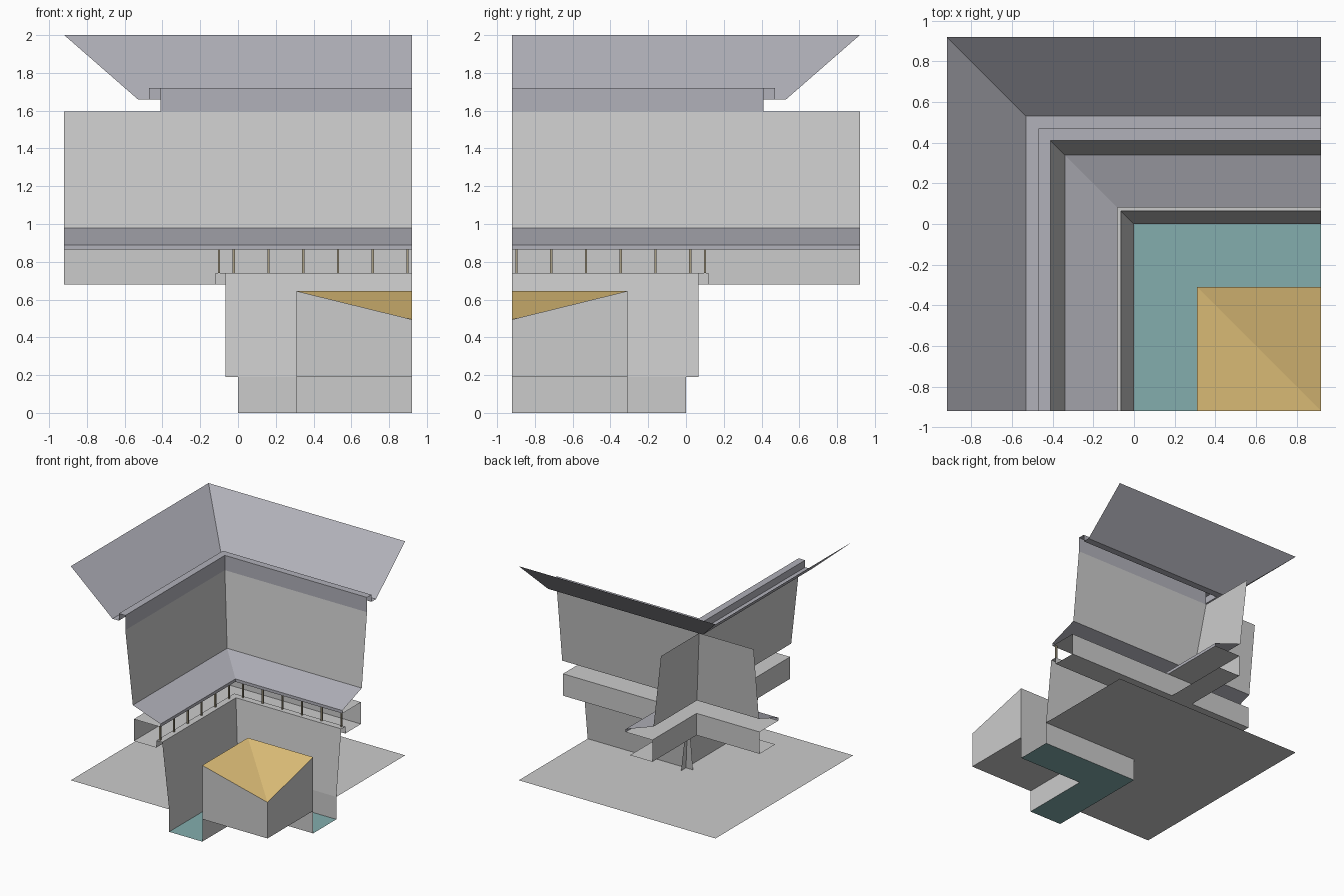
import bpy, bmesh

if "Cube" in bpy.data.objects:
    bpy.data.objects.remove(bpy.data.objects["Cube"])

E = 0.92  # half width of the tile


def material(name, rgb):
    m = bpy.data.materials.new(name)
    m.diffuse_color = (*rgb, 1)
    m.use_nodes = True
    m.node_tree.nodes["Principled BSDF"].inputs["Base Color"].default_value = m.diffuse_color
    return m


slate = material("slate", (0.44, 0.44, 0.49))
water = material("water", (0.23, 0.42, 0.42))
gold = material("gold", (0.78, 0.55, 0.20))
wood = material("wood", (0.40, 0.35, 0.24))


def make(name, polys, mat=None):
    """Flat-faced object from a few polygons, shared corners merged."""
    bm = bmesh.new()
    for p in polys:
        bm.faces.new([bm.verts.new(c) for c in p])
    bmesh.ops.remove_doubles(bm, verts=bm.verts, dist=1e-5)
    me = bpy.data.meshes.new(name)
    bm.to_mesh(me)
    bm.free()
    ob = bpy.data.objects.new(name, me)
    bpy.context.collection.objects.link(ob)
    if mat:
        me.materials.append(mat)
    return ob


def flip(poly):
    """Mirror a polygon of the back arm onto the left arm."""
    return [(-y, -x, z) for x, y, z in reversed(poly)]


def arms(name, profile, ends="mitre", mat=None):
    """Sweep a (distance, height) profile along both arms of the inner corner.
    ends: mitre at the diagonal, butt past the corner, or full to the tile edge."""
    polys = []
    for (d0, z0), (d1, z1) in zip(profile, profile[1:]):
        a, b = -d0, -d1
        if ends == "butt":
            a = b = -max(d0, d1)
        elif ends == "full":
            a = b = -E
        q = [(a, d0, z0), (E, d0, z0), (E, d1, z1), (b, d1, z1)]
        polys += [q, flip(q)]
    return make(name, polys, mat)


def box(cx, cy, z0, z1, r):
    c = [(cx - r, cy - r), (cx + r, cy - r), (cx + r, cy + r), (cx - r, cy + r)]
    out = [[(*p, z1) for p in c], [(*p, z0) for p in reversed(c)]]
    for i in range(4):
        p, q = c[i], c[(i + 1) % 4]
        out.append([(*p, z0), (*q, z0), (*q, z1), (*p, z1)])
    return out


# ground sheet around the channel
G = 0.19
arms("ground", [(0, G), (E, G)])

# channel with water and its outer bank
arms("channel_bank", [(0, 0), (0, G)])
I = 0.31
strip = [(0, 0, 0), (I, -I, 0), (E, -I, 0), (E, 0, 0)]
make("channel_water", [strip, flip(strip)], water)

# pedestal in the front corner, with sloping top
T, L = 0.645, 0.495
tl, tr, bl, br = (I, -I), (E, -I), (I, -E), (E, -E)
make("pedestal", [
    [(*bl, 0), (*bl, T), (*tl, T), (*tl, 0)],
    [(*tl, 0), (*tl, T), (*tr, T), (*tr, 0)],
    [(*bl, G), (*br, G), (*br, L), (*bl, T)],
    [(*br, G), (*tr, G), (*tr, T), (*br, L)],
    [(*bl, G), (*tl, G), (*tr, G), (*br, G)]])
make("pedestal_top", [
    [(*tl, T), (*bl, T), (*br, L)],
    [(*tl, T), (*br, L), (*tr, T)]], gold)

# lower battered wall
arms("lower_wall", [(0, G), (0.065, 0.74)], "butt")

# balcony: ledge, floor, back wall and ceiling
arms("balcony_ledge", [(0.065, 0.74), (0.12, 0.74), (0.12, 0.68)], "butt")
arms("balcony_room", [(0.12, 0.68), (0.33, 0.68), (0.33, 0.865), (0.08, 0.865)], "full")

# balcony posts along both arms
posts = []
for i in range(6):
    x = 0.897 - i * 0.184
    posts += box(x, 0.1, 0.74, 0.865, 0.006) + box(-0.1, -x, 0.74, 0.865, 0.006)
make("balcony_posts", posts, wood)

# lower roof with fascia
arms("lower_roof", [(0.08, 0.865), (0.08, 0.89), (0.34, 0.98)], "full", slate)

# upper wall
arms("upper_wall", [(0.34, 0.98), (0.41, 1.595)], "full")

# eaves and upper roof
arms("eaves", [(0.41, 1.595), (0.41, 1.72), (0.47, 1.72), (0.47, 1.66), (0.53, 1.66)], "mitre", slate)
arms("upper_roof", [(0.53, 1.66), (E, 2.0)], "mitre", slate)
